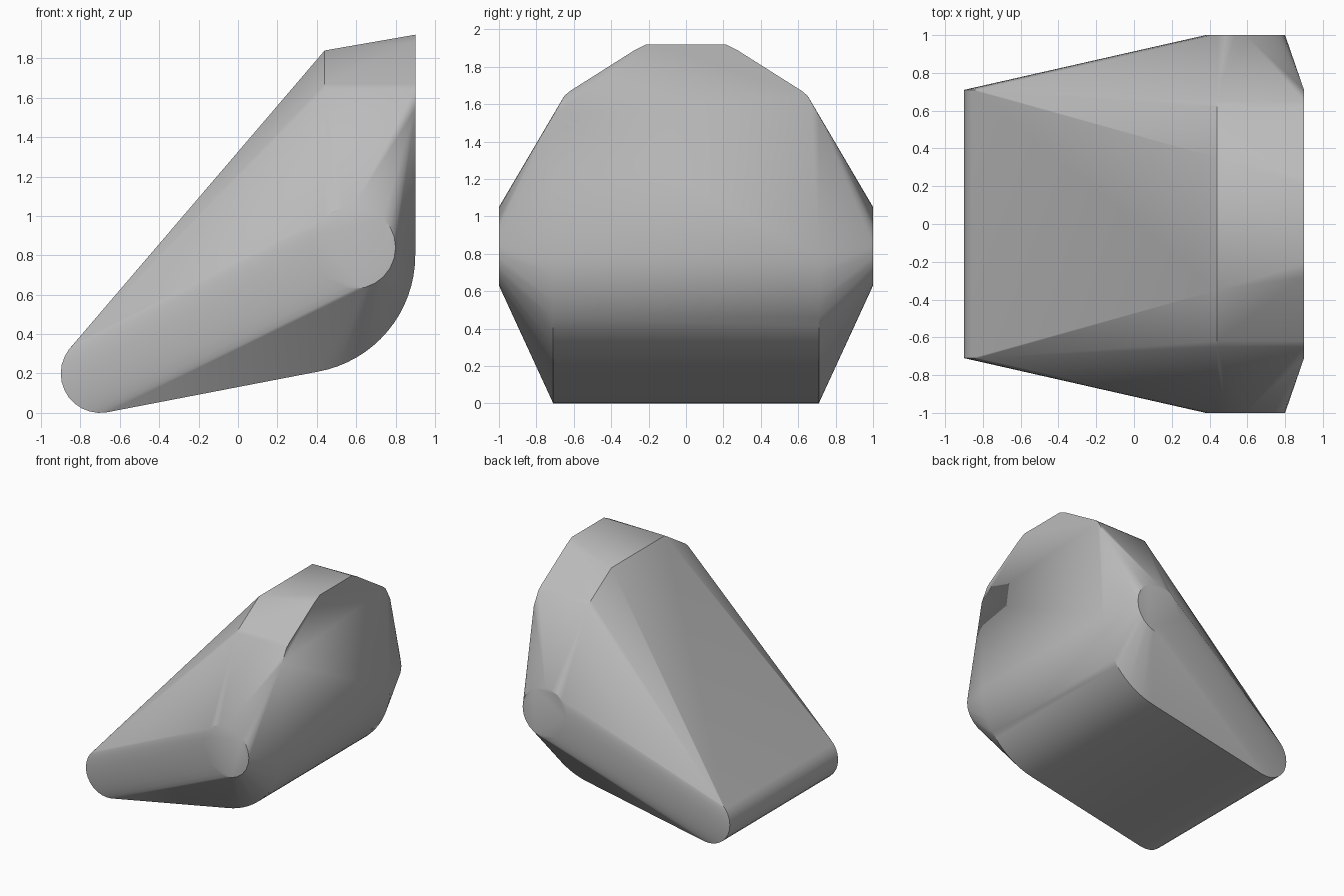
import bpy
import bmesh
from math import cos, sin, radians

cube = bpy.data.objects.get("Cube")
if cube:
    bpy.data.objects.remove(cube, do_unlink=True)

grey = bpy.data.materials.new("plain grey")
grey.use_nodes = True
colour = (0.5, 0.5, 0.5, 1)
grey.diffuse_color = colour
grey.node_tree.nodes["Principled BSDF"].inputs["Base Color"].default_value = colour


def arc(cx, cz, radius, start, end, steps, half_width):
    """Points of an arc in the xz plane, mirrored to both sides."""
    points = []
    for i in range(steps + 1):
        a = radians(start + (end - start) * i / steps)
        x, z = cx + radius * cos(a), cz + radius * sin(a)
        points += [(x, side * half_width, z) for side in (-1, 1)]
    return points


# Rounded toe, rounded heel and the two round side bosses
points = arc(-0.7, 0.2, 0.2, 130, 280, 12, 0.71)
points += arc(0.3, 0.8, 0.6, -80, 0, 16, 0.71)
points += arc(0.59, 0.84, 0.21, 0, 345, 23, 1.0)

# Chamfered crown: front edge, rounded shoulders, back edge
for side in (-1, 1):
    points.append((0.44, side * 0.35, 1.84))
    for y, z in ((0.62, 1.67), (0.65, 1.645), (0.67, 1.605)):
        points += [(x, side * y, z) for x in (0.44, 0.9)]
    for y, z in ((0.21, 1.92), (0.28, 1.885), (0.71, 1.54)):
        points.append((0.9, side * y, z))

# Stretch one skin over all the parts
bm = bmesh.new()
for p in points:
    bm.verts.new(p)
result = bmesh.ops.convex_hull(bm, input=bm.verts)
loose = [v for v in bm.verts if not v.link_faces]
bmesh.ops.delete(bm, geom=loose, context='VERTS')
bmesh.ops.dissolve_limit(bm, angle_limit=radians(0.5), verts=bm.verts, edges=bm.edges)
bmesh.ops.recalc_face_normals(bm, faces=bm.faces)

mesh = bpy.data.meshes.new("rounded_wedge")
bm.to_mesh(mesh)
bm.free()
mesh.materials.append(grey)
wedge = bpy.data.objects.new("rounded_wedge", mesh)
bpy.context.collection.objects.link(wedge)

bpy.ops.object.select_all(action='DESELECT')
wedge.select_set(True)
bpy.context.view_layer.objects.active = wedge
bpy.ops.object.shade_smooth_by_angle(angle=radians(30))
